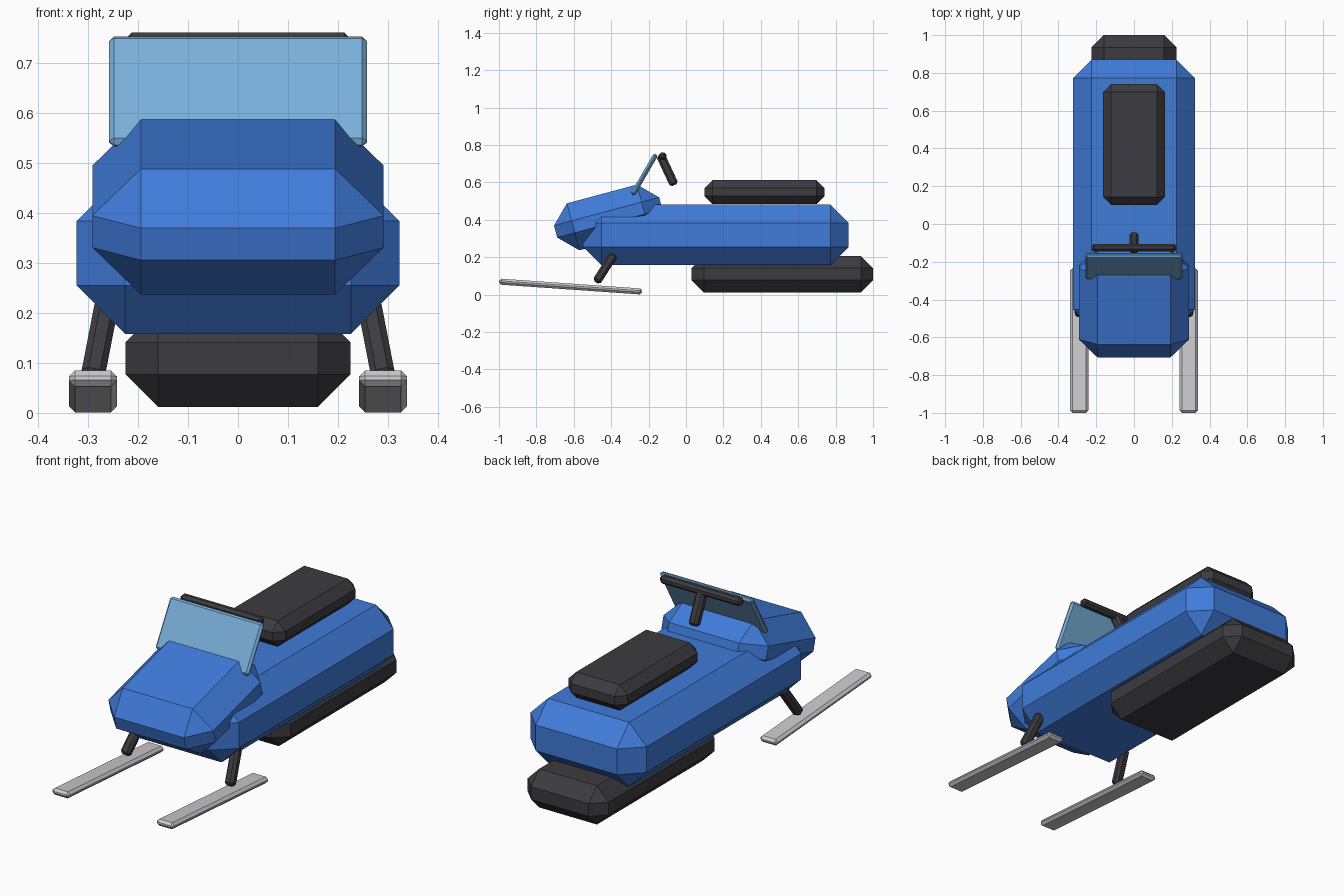
import bpy
import bmesh
from math import radians
from mathutils import Matrix

cube = bpy.data.objects.get("Cube")
if cube:
    bpy.data.objects.remove(cube, do_unlink=True)


def material(name, rgb):
    mat = bpy.data.materials.new(name)
    mat.use_nodes = True
    mat.diffuse_color = (*rgb, 1)
    mat.node_tree.nodes["Principled BSDF"].inputs["Base Color"].default_value = (*rgb, 1)
    return mat


BLUE = material("blue paint", (0.05, 0.2, 0.7))
DARK = material("dark rubber", (0.045, 0.045, 0.052))
GLASS = material("pale blue screen", (0.19, 0.43, 0.69))
METAL = material("light metal", (0.6, 0.6, 0.62))


def chamfered_box(name, size, centre, chamfer, mat, rotation=(0, 0, 0)):
    """Flat-shaded box with single-segment chamfers on every edge."""
    bm = bmesh.new()
    bmesh.ops.create_cube(bm, size=1, matrix=Matrix.Diagonal((*size, 1)))
    bmesh.ops.bevel(bm, geom=bm.edges[:], offset=chamfer, segments=1, affect='EDGES')
    mesh = bpy.data.meshes.new(name)
    bm.to_mesh(mesh)
    bm.free()
    mesh.materials.append(mat)
    obj = bpy.data.objects.new(name, mesh)
    obj.location = centre
    obj.rotation_euler = [radians(a) for a in rotation]
    bpy.context.collection.objects.link(obj)
    return obj


# Hull, nose, drive track and seat
chamfered_box("body", (0.645, 1.42, 0.323), (0, 0.16, 0.319), 0.097, BLUE)
chamfered_box("front_cowl", (0.582, 0.582, 0.26), (0, -0.416, 0.4125), 0.097, BLUE, (15, 0, 0))
chamfered_box("track", (0.45, 0.97, 0.194), (0, 0.515, 0.109), 0.065, DARK)
chamfered_box("seat", (0.326, 0.64, 0.128), (0, 0.42, 0.548), 0.042, DARK)

# Windscreen and steering
chamfered_box("windscreen", (0.516, 0.026, 0.25), (0, -0.223, 0.642), 0.01, GLASS, (-30, 0, 0))
chamfered_box("handlebar", (0.45, 0.04, 0.04), (0, -0.125, 0.74), 0.012, DARK)
chamfered_box("steering_post", (0.048, 0.048, 0.18), (0, -0.1, 0.667), 0.012, DARK, (25, 0, 0))

# Skis and their struts
for side, s in (("left", 1), ("right", -1)):
    chamfered_box(f"{side}_ski", (0.096, 0.767, 0.032), (s * 0.29, -0.617, 0.043),
                  0.012, METAL, (-4, 0, 0))
    chamfered_box(f"{side}_ski_strut", (0.048, 0.045, 0.18), (s * 0.277, -0.432, 0.142),
                  0.012, DARK, (-32, -s * 11, 0))
